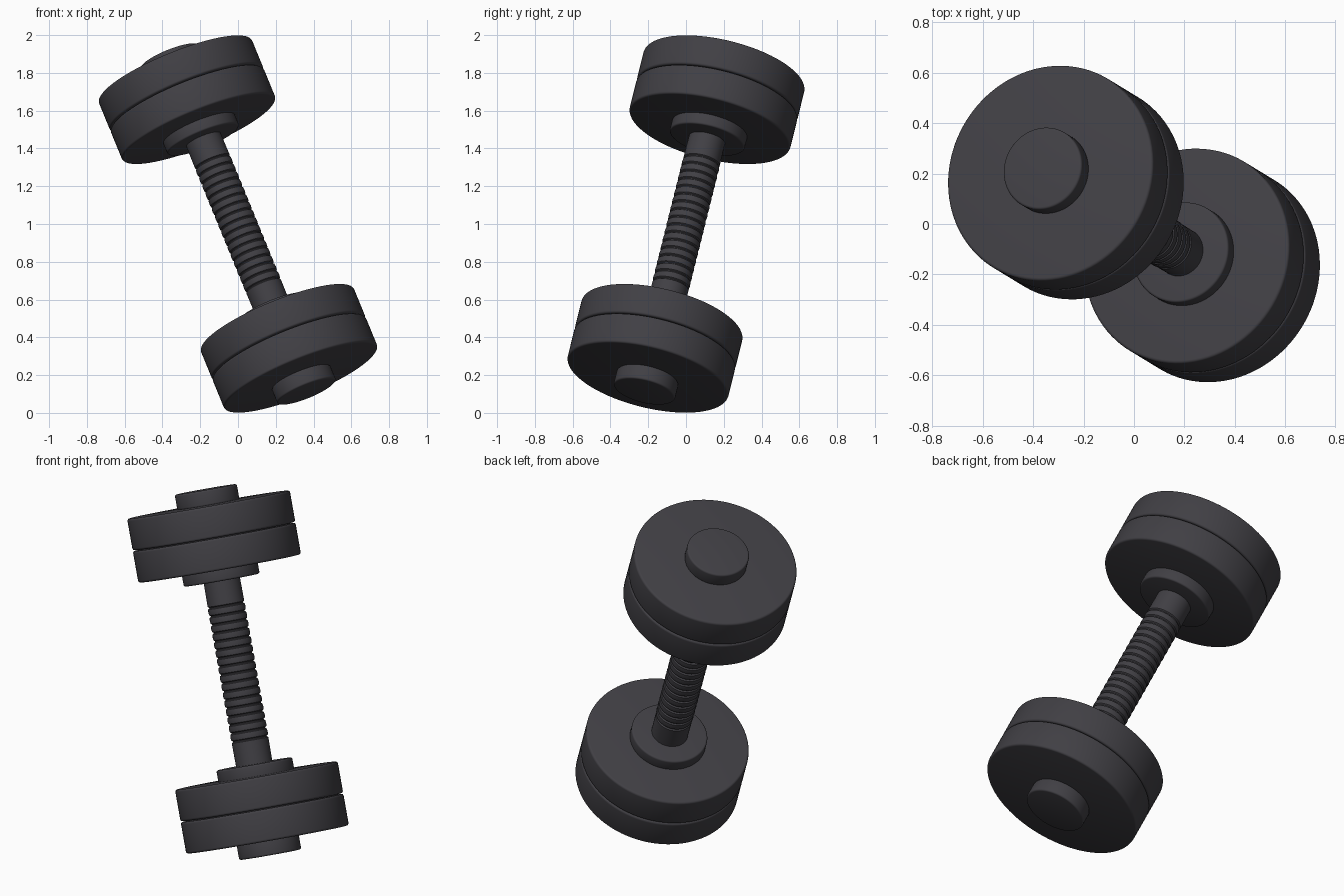
import bpy, bmesh, math
from mathutils import Vector, Matrix

if "Cube" in bpy.data.objects:
    bpy.data.objects.remove(bpy.data.objects["Cube"], do_unlink=True)

# Single dark rubber / iron colour
COLOUR = (0.052, 0.050, 0.058, 1.0)
mat = bpy.data.materials.new("charcoal")
mat.use_nodes = True
mat.diffuse_color = COLOUR
bsdf = mat.node_tree.nodes["Principled BSDF"]
bsdf.inputs["Base Color"].default_value = COLOUR
bsdf.inputs["Roughness"].default_value = 0.6

# The whole dumbbell leans along this axis
AXIS = Vector((-0.37, 0.225, 0.902)).normalized()
PLACE = Matrix.Translation((0, 0, 1)) @ Vector((0, 0, 1)).rotation_difference(AXIS).to_matrix().to_4x4()
parts = []


def lathe(name, profile, segments=96):
    """Spin (radius, height) points around the dumbbell axis."""
    bm = bmesh.new()
    verts = [bm.verts.new((r, 0, h)) for r, h in profile]
    edges = [bm.edges.new(pair) for pair in zip(verts, verts[1:])]
    bmesh.ops.spin(bm, geom=verts + edges, cent=(0, 0, 0), axis=(0, 0, 1),
                   angle=math.tau, steps=segments)
    bmesh.ops.remove_doubles(bm, verts=bm.verts, dist=1e-5)
    bmesh.ops.recalc_face_normals(bm, faces=bm.faces)
    mesh = bpy.data.meshes.new(name)
    bm.to_mesh(mesh)
    bm.free()
    mesh.materials.append(mat)
    obj = bpy.data.objects.new(name, mesh)
    obj.matrix_world = PLACE
    bpy.context.collection.objects.link(obj)
    parts.append(obj)


def disc(name, radius, low, high, bevel, side):
    """Solid disc with rounded rims, on the upper (+1) or lower (-1) end."""
    arc = [i * math.pi / 8 for i in range(5)]
    pts = [(0, low)]
    pts += [(radius - bevel + bevel * math.sin(a), low + bevel - bevel * math.cos(a)) for a in arc]
    pts += [(radius - bevel + bevel * math.cos(a), high - bevel + bevel * math.sin(a)) for a in arc]
    pts += [(0, high)]
    lathe(name, [(r, h * side) for r, h in pts])


# Weights, collars and end caps on both ends
for side, end in ((1, "upper"), (-1, "lower")):
    disc(end + "_collar", 0.204, 0.495, 0.565, 0.010, side)
    disc(end + "_inner_plate", 0.438, 0.558, 0.728, 0.012, side)
    disc(end + "_plate_spacer", 0.41, 0.70, 0.76, 0.005, side)
    disc(end + "_outer_plate", 0.438, 0.732, 0.902, 0.012, side)
    disc(end + "_end_cap", 0.167, 0.900, 0.984, 0.010, side)

# Handle with evenly ribbed grip
RIBS, GRIP = 16, 0.36
pitch = 2 * GRIP / RIBS
handle = [(0, -0.55), (0.097, -0.55)]
for i in range(RIBS + 1):
    h = -GRIP + i * pitch
    handle += [(0.0985, h - 0.007), (0.091, h - 0.002), (0.091, h + 0.002), (0.0985, h + 0.007)]
    if i < RIBS:
        handle.append((0.1005, h + pitch / 2))
handle += [(0.097, 0.55), (0, 0.55)]
lathe("handle", handle, 64)

# Smooth rounds, crisp creases
bpy.ops.object.select_all(action='DESELECT')
for obj in parts:
    obj.select_set(True)
bpy.context.view_layer.objects.active = parts[0]
bpy.ops.object.shade_smooth_by_angle(angle=math.radians(30))
